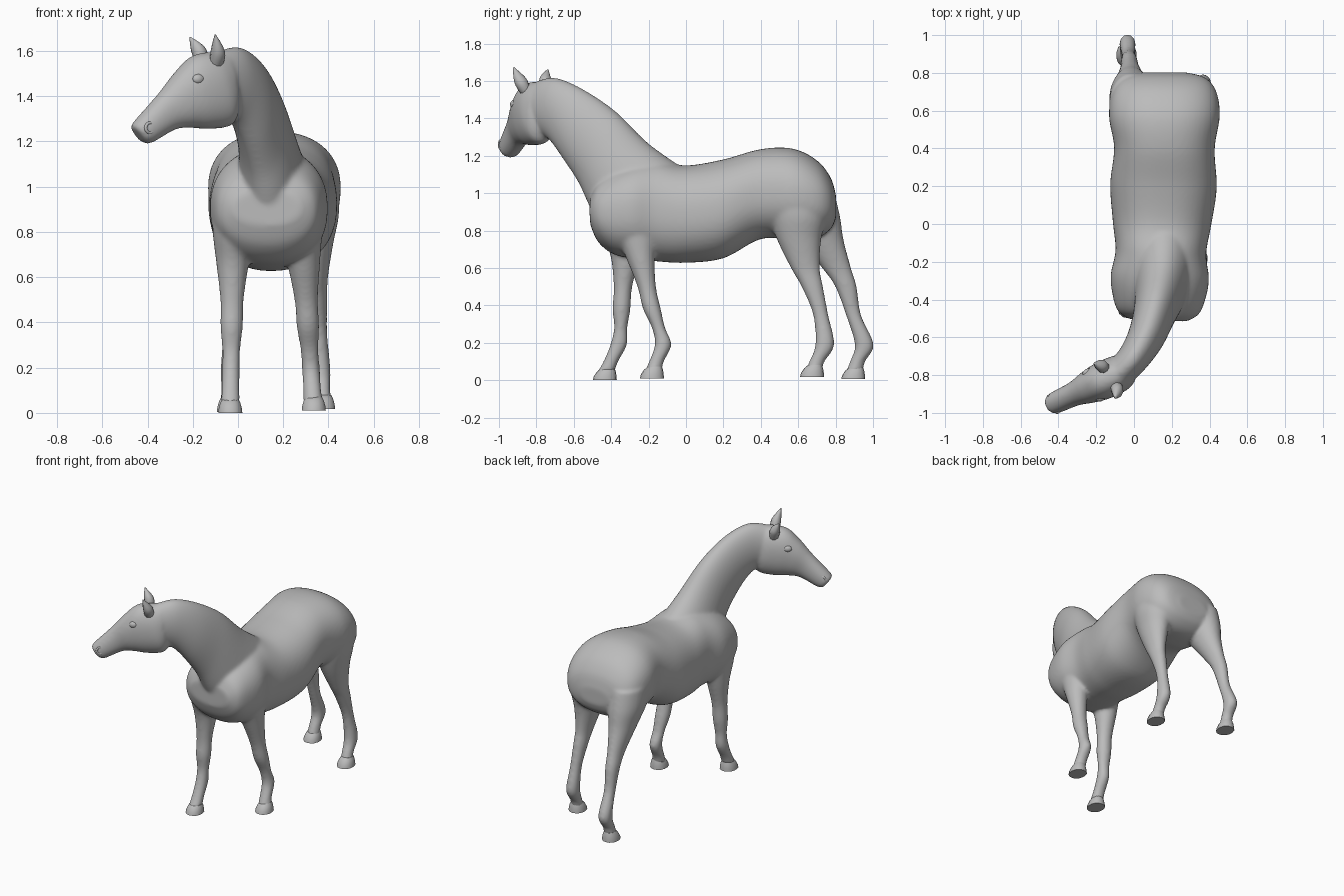
import bpy, bmesh, math
from mathutils import Vector

if "Cube" in bpy.data.objects:
    bpy.data.objects.remove(bpy.data.objects["Cube"])

coat = bpy.data.materials.new("grey_coat")
coat.diffuse_color = (0.5, 0.5, 0.5, 1)
coat.use_nodes = True
coat.node_tree.nodes["Principled BSDF"].inputs["Base Color"].default_value = coat.diffuse_color


def spline(rows, steps):
    """Catmull-Rom interpolation through rows of numbers."""
    out, last = [], len(rows) - 1
    for i in range(last):
        a, b, c, d = (rows[min(max(k, 0), last)] for k in (i - 1, i, i + 1, i + 2))
        for s in range(steps):
            t = s / steps
            out.append([0.5 * (2 * q + (r - p) * t + (2 * p - 5 * q + 4 * r - u) * t * t
                               + (3 * q - p - 3 * r + u) * t ** 3)
                        for p, q, r, u in zip(a, b, c, d)])
    return out + [list(rows[-1])]


def loft(bm, rows, steps=6, sides=40, power=2.0):
    """Closed tube; each row is top point, bottom point, half width."""
    rows = spline(rows, steps)
    mids = [(Vector(r[0:3]) + Vector(r[3:6])) / 2 for r in rows]
    rings = []
    for i, r in enumerate(rows):
        tangent = mids[min(i + 1, len(mids) - 1)] - mids[max(i - 1, 0)]
        up = (Vector(r[0:3]) - Vector(r[3:6])) / 2
        side = tangent.cross(up).normalized() * r[6]
        ring = []
        for k in range(sides):
            a = 2 * math.pi * k / sides
            c, s = math.cos(a), math.sin(a)
            # superellipse by radius keeps the points evenly spread
            rad = (abs(c) ** power + abs(s) ** power) ** (-1 / power)
            ring.append(bm.verts.new(mids[i] + up * c * rad + side * s * rad))
        rings.append(ring)
    faces = [bm.faces.new(rings[0]), bm.faces.new(rings[-1])]
    for a, b in zip(rings, rings[1:]):
        for k in range(sides):
            n = (k + 1) % sides
            faces.append(bm.faces.new((a[k], a[n], b[n], b[k])))
    bmesh.ops.recalc_face_normals(bm, faces=faces)


def level_row(x, y, z, depth, width):
    """Loft row for a horizontal ring."""
    return (x, y + depth, z, x, y - depth, z, width)


def finish(bm, name, angle=40):
    mesh = bpy.data.meshes.new(name)
    bm.to_mesh(mesh)
    bm.free()
    mesh.materials.append(coat)
    obj = bpy.data.objects.new(name, mesh)
    bpy.context.collection.objects.link(obj)
    bpy.ops.object.select_all(action='DESELECT')
    obj.select_set(True)
    bpy.context.view_layer.objects.active = obj
    bpy.ops.object.shade_smooth_by_angle(angle=math.radians(angle))
    return obj


body_mesh = bmesh.new()

# Torso: y, top z, bottom z, half width
torso = [(-0.51, 0.98, 0.83, 0.15), (-0.47, 1.06, 0.74, 0.213), (-0.39, 1.12, 0.675, 0.245),
         (-0.28, 1.16, 0.65, 0.26), (-0.15, 1.175, 0.635, 0.24), (0.0, 1.148, 0.628, 0.26),
         (0.2, 1.18, 0.652, 0.282), (0.4, 1.235, 0.755, 0.266), (0.57, 1.238, 0.75, 0.293),
         (0.7, 1.175, 0.76, 0.275), (0.775, 1.08, 0.81, 0.215), (0.803, 0.98, 0.87, 0.11)]
rows = []
for y, top, bottom, w in torso:
    x = min(0.161, 0.148 + 0.04 * y)
    rows.append((x, y, top, x, y, bottom, w))
loft(body_mesh, rows, sides=56, power=2.3)

# Neck, turning towards -x: crest point, throat point, half width
loft(body_mesh, [(0.16, 0.02, 1.11, 0.15, -0.42, 0.78, 0.19),
                 (0.155, -0.2, 1.265, 0.125, -0.51, 0.92, 0.14),
                 (0.122, -0.38, 1.44, 0.095, -0.57, 1.05, 0.113),
                 (0.07, -0.56, 1.56, 0.055, -0.645, 1.17, 0.098),
                 (0.0, -0.7, 1.617, 0.0, -0.71, 1.27, 0.086),
                 (-0.08, -0.79, 1.6, -0.05, -0.765, 1.32, 0.08)])


# Head, lying in one upright plane: top x and z, bottom x and z, half width
def head_y(x):
    return -0.754 + 0.46 * x


head = [(-0.06, 1.59, -0.005, 1.33, 0.075), (-0.13, 1.595, -0.035, 1.27, 0.098),
        (-0.205, 1.575, -0.13, 1.255, 0.1), (-0.275, 1.505, -0.21, 1.26, 0.086),
        (-0.35, 1.41, -0.28, 1.252, 0.065), (-0.455, 1.29, -0.385, 1.193, 0.057),
        (-0.469, 1.265, -0.42, 1.196, 0.038)]
loft(body_mesh, [(xt, head_y(xt), zt, xb, head_y(xb), zb, w)
                 for xt, zt, xb, zb, w in head], power=2.2)

# Limb profiles shared by each pair: z, half depth, half width
front_limb = [(0.95, 0.13, 0.095), (0.8, 0.115, 0.09), (0.66, 0.078, 0.072),
              (0.5, 0.05, 0.052), (0.38, 0.048, 0.05), (0.28, 0.036, 0.04),
              (0.19, 0.045, 0.04), (0.1, 0.04, 0.04), (0.045, 0.046, 0.044)]
hind_limb = [(1.0, 0.155, 0.12), (0.87, 0.15, 0.115), (0.75, 0.118, 0.085),
             (0.6, 0.078, 0.053), (0.5, 0.058, 0.045), (0.35, 0.041, 0.037),
             (0.19, 0.051, 0.043), (0.1, 0.041, 0.038), (0.045, 0.046, 0.041)]

# Stride of each leg: profile, x at top and foot, sole z, y down the leg
legs = {
    "front_left": (front_limb, -0.02, -0.034, 0.0,
                   (-0.34, -0.335, -0.325, -0.337, -0.345, -0.349, -0.36, -0.402, -0.428)),
    "front_right": (front_limb, 0.272, 0.335, 0.01,
                    (-0.275, -0.265, -0.245, -0.21, -0.182, -0.147, -0.122, -0.158, -0.176)),
    "hind_left": (hind_limb, -0.01, -0.04, 0.005,
                  (0.64, 0.675, 0.725, 0.805, 0.855, 0.895, 0.953, 0.917, 0.9)),
    "hind_right": (hind_limb, 0.325, 0.376, 0.018,
                   (0.585, 0.6, 0.605, 0.638, 0.675, 0.72, 0.742, 0.7, 0.68))}
for name, (limb, x_top, x_foot, sole, path) in legs.items():
    rows = []
    for (z, depth, width), y in zip(limb, path):
        x = x_foot + (x_top - x_foot) * z / limb[0][0]
        rows.append(level_row(x, y, z, depth, width))
    loft(body_mesh, rows, sides=28)

    # Hoof: a flared cup with a flat sole, toe leaning forward
    bm = bmesh.new()
    rows = []
    for h, shrink in ((0, 0), (0.02, 0.003), (0.045, 0.013), (0.062, 0.026)):
        rows.append(level_row(x_foot, path[-1] - 0.006 + shrink * 0.6, sole + h,
                              0.064 - shrink, 0.054 - shrink * 0.7))
    loft(bm, rows, steps=1, sides=14, power=2.3)
    finish(bm, name + "_hoof")

# Body: torso, neck, head and legs fused into one smooth skin
body = finish(body_mesh, "body", 180)
skin = body.modifiers.new("Fuse", 'REMESH')
skin.mode = 'VOXEL'
skin.voxel_size = 0.01
skin.use_smooth_shade = True
relax = body.modifiers.new("Relax", 'SMOOTH')
relax.factor = 0.5
relax.iterations = 12

# Ears: leaf shapes leaning outwards from the poll
forward = Vector((-0.88, -0.47, 0))
across = Vector((0.47, -0.88, 0))
ears = {"ear_left": ((-0.1, -0.85, 1.53), (-0.088, -0.885, 1.6), (-0.1, -0.922, 1.672)),
        "ear_right": ((-0.155, -0.765, 1.535), (-0.175, -0.75, 1.605), (-0.212, -0.738, 1.66))}
for name, path in ears.items():
    bm = bmesh.new()
    rows = []
    for p, depth, width in zip(path, (0.03, 0.032, 0.003), (0.026, 0.034, 0.004)):
        p = Vector(p)
        rows.append((*(p + forward * depth), *(p - forward * depth), width))
    loft(bm, rows, sides=10)
    finish(bm, name, 60)

# Eyes and nostril rims on both sides of the head
for label, sign in (("left", 1), ("right", -1)):
    out = across * sign
    turn = out.to_track_quat('Z', 'Y').to_euler()
    bpy.ops.mesh.primitive_uv_sphere_add(
        segments=16, ring_count=10, radius=0.03, rotation=turn,
        location=Vector((-0.21, -0.852, 1.475)) + out * 0.074)
    eye = bpy.context.object
    eye.name = "eye_" + label
    eye.scale = (1, 0.8, 0.7)
    bpy.ops.mesh.primitive_torus_add(
        major_segments=14, minor_segments=8, major_radius=0.022, minor_radius=0.007,
        rotation=turn, location=Vector((-0.412, -0.946, 1.26)) + out * 0.049)
    rim = bpy.context.object
    rim.name = "nostril_" + label
    for obj in (eye, rim):
        obj.data.materials.append(coat)
        obj.data.polygons.foreach_set("use_smooth", [True] * len(obj.data.polygons))
